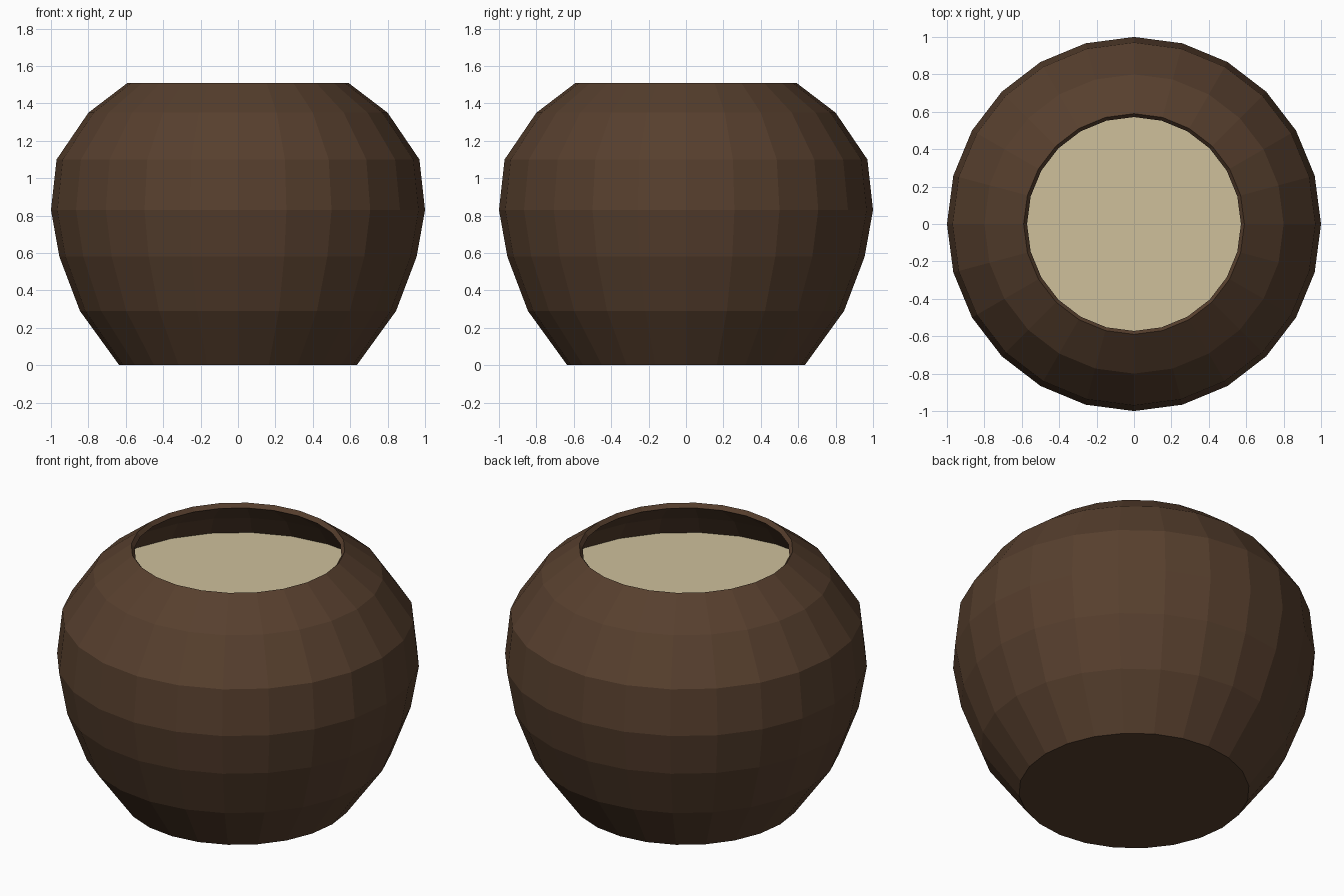
import bpy, bmesh
from math import cos, sin, tau

if "Cube" in bpy.data.objects:
    bpy.data.objects.remove(bpy.data.objects["Cube"])

SIDES = 24


def material(name, color):
    m = bpy.data.materials.new(name)
    m.diffuse_color = (*color, 1)
    m.use_nodes = True
    m.node_tree.nodes["Principled BSDF"].inputs["Base Color"].default_value = m.diffuse_color
    return m


def lathe(name, profile, mat, cap=0):
    """Revolve (radius, z) points around z and close the ring at index cap."""
    bm = bmesh.new()
    rings = [[bm.verts.new((r * cos(tau * i / SIDES), r * sin(tau * i / SIDES), z))
              for i in range(SIDES)] for r, z in profile]
    for a, b in zip(rings, rings[1:]):
        for i in range(SIDES):
            j = (i + 1) % SIDES
            bm.faces.new((a[i], a[j], b[j], b[i]))
    ring = rings[cap]
    bm.faces.new(ring if len(rings) == 1 else ring[::-1])
    mesh = bpy.data.meshes.new(name)
    bm.to_mesh(mesh)
    bm.free()
    mesh.materials.append(mat)
    ob = bpy.data.objects.new(name, mesh)
    bpy.context.collection.objects.link(ob)
    return ob


brown = material("dark_wood", (0.095, 0.05, 0.027))
cream = material("cream_contents", (0.62, 0.53, 0.33))

# Thin-walled faceted bowl with a rim that slants inward
bowl = lathe("bowl", [(0.635, 0), (0.845, 0.29), (0.955, 0.58), (1.0, 0.83),
                      (0.97, 1.10), (0.80, 1.35), (0.59, 1.51)], brown)
wall = bowl.modifiers.new("wall", 'SOLIDIFY')
wall.thickness = 0.03
wall.offset = -1

# Flat surface of the contents, meeting the inner wall
lathe("contents", [(0.87, 1.20)], cream)
